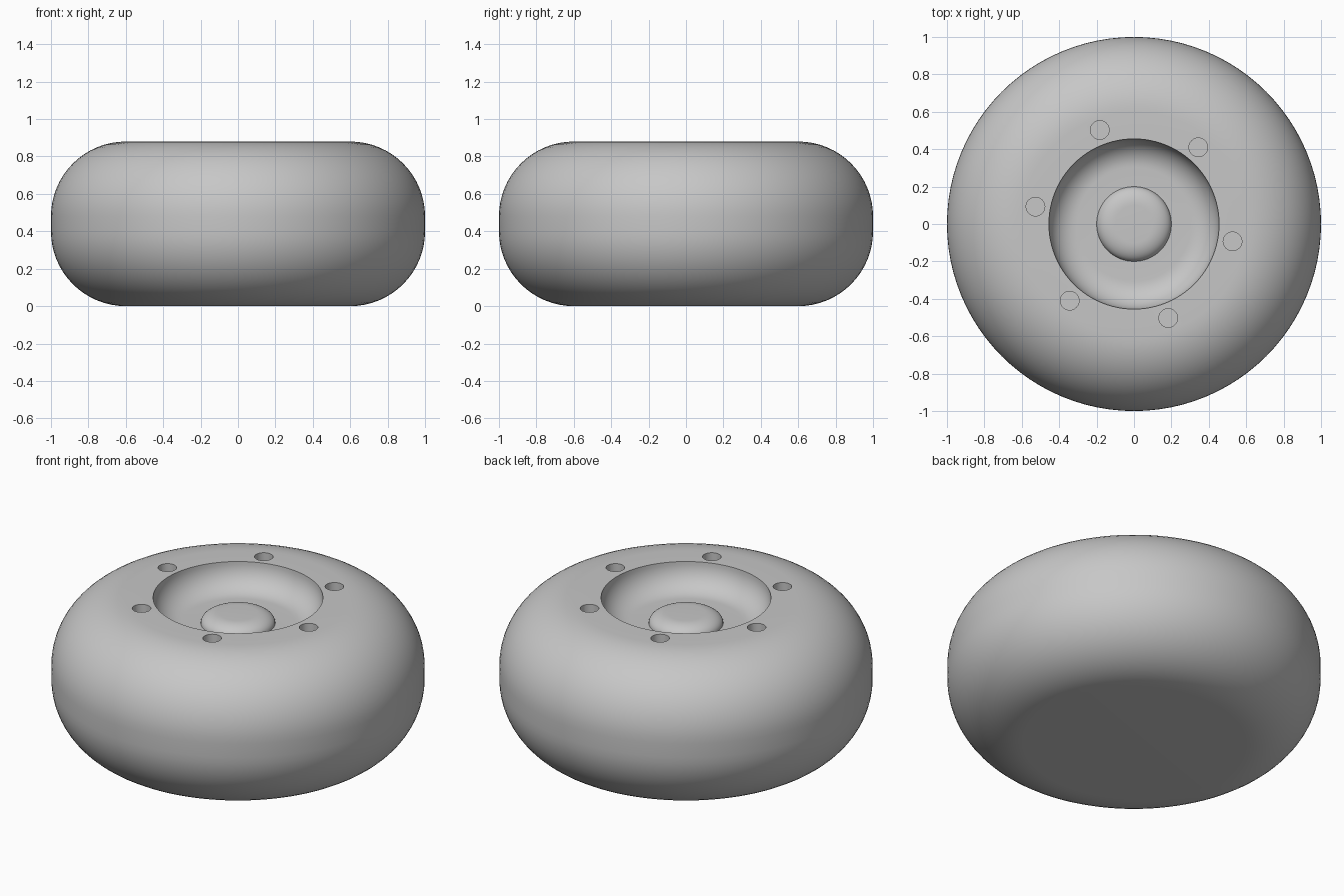
import bpy, bmesh, math
from mathutils import Matrix

default = bpy.data.objects.get("Cube")
if default:
    bpy.data.objects.remove(default, do_unlink=True)

HEIGHT, RADIUS, ROUND = 0.88, 1.0, 0.4
RECESS_R, RECESS_D = 0.455, 0.15
HUB_R, HUB_H = 0.2, 0.06
HOLE_R, HOLE_RING, HOLE_D = 0.05, 0.535, 0.1

grey = bpy.data.materials.new("plain grey")
grey.use_nodes = True
grey.diffuse_color = (0.57, 0.57, 0.57, 1)
grey.node_tree.nodes["Principled BSDF"].inputs["Base Color"].default_value = grey.diffuse_color


def arc(r, z, a, b, start, end, steps):
    """Points on an elliptical arc in the (radius, height) plane."""
    out = []
    for i in range(steps + 1):
        t = math.radians(start + (end - start) * i / steps)
        out.append((r + a * math.cos(t), z + b * math.sin(t)))
    return out


def make_object(name, bm):
    bmesh.ops.recalc_face_normals(bm, faces=bm.faces)
    mesh = bpy.data.meshes.new(name)
    bm.to_mesh(mesh)
    bm.free()
    mesh.materials.append(grey)
    obj = bpy.data.objects.new(name, mesh)
    bpy.context.collection.objects.link(obj)
    return obj


# Wheel body: rounded outside, dished recess and domed hub in one profile
floor = HEIGHT - RECESS_D
profile = [(0, 0)]
profile += arc(RADIUS - ROUND, ROUND, ROUND, ROUND, -90, 0, 16)
profile += arc(RADIUS - ROUND, HEIGHT - ROUND, ROUND, ROUND, 0, 90, 16)
profile += arc(RECESS_R - RECESS_D, HEIGHT, RECESS_D, RECESS_D, 0, -90, 12)
profile += arc(HUB_R / 2, floor, HUB_R / 2, HUB_H, 0, 90, 10)
profile += [(0, floor + HUB_H)]

bm = bmesh.new()
verts = [bm.verts.new((r, 0, z)) for r, z in profile]
edges = [bm.edges.new(pair) for pair in zip(verts, verts[1:])]
bmesh.ops.spin(bm, geom=verts + edges, cent=(0, 0, 0), axis=(0, 0, 1),
               angle=math.tau, steps=96, use_merge=True)
bmesh.ops.remove_doubles(bm, verts=bm.verts, dist=0.0001)
wheel = make_object("wheel_body", bm)

# Six bolt holes around the recess
bm = bmesh.new()
for i in range(6):
    angle = math.radians(60 * i - 10)
    place = Matrix.Translation((HOLE_RING * math.cos(angle),
                                HOLE_RING * math.sin(angle), HEIGHT))
    bmesh.ops.create_cone(bm, cap_ends=True, segments=32, radius1=HOLE_R,
                          radius2=HOLE_R, depth=2 * HOLE_D, matrix=place)
cutter = make_object("bolt_hole_cutter", bm)
cutter.hide_render = True

cut = wheel.modifiers.new("bolt_holes", 'BOOLEAN')
cut.operation = 'DIFFERENCE'
cut.solver = 'EXACT'
cut.object = cutter
for obj in bpy.context.selected_objects:
    obj.select_set(False)
bpy.context.view_layer.objects.active = wheel
wheel.select_set(True)
bpy.ops.object.modifier_apply(modifier=cut.name)
bpy.data.objects.remove(cutter, do_unlink=True)
bpy.ops.object.shade_smooth_by_angle(angle=math.radians(35))
